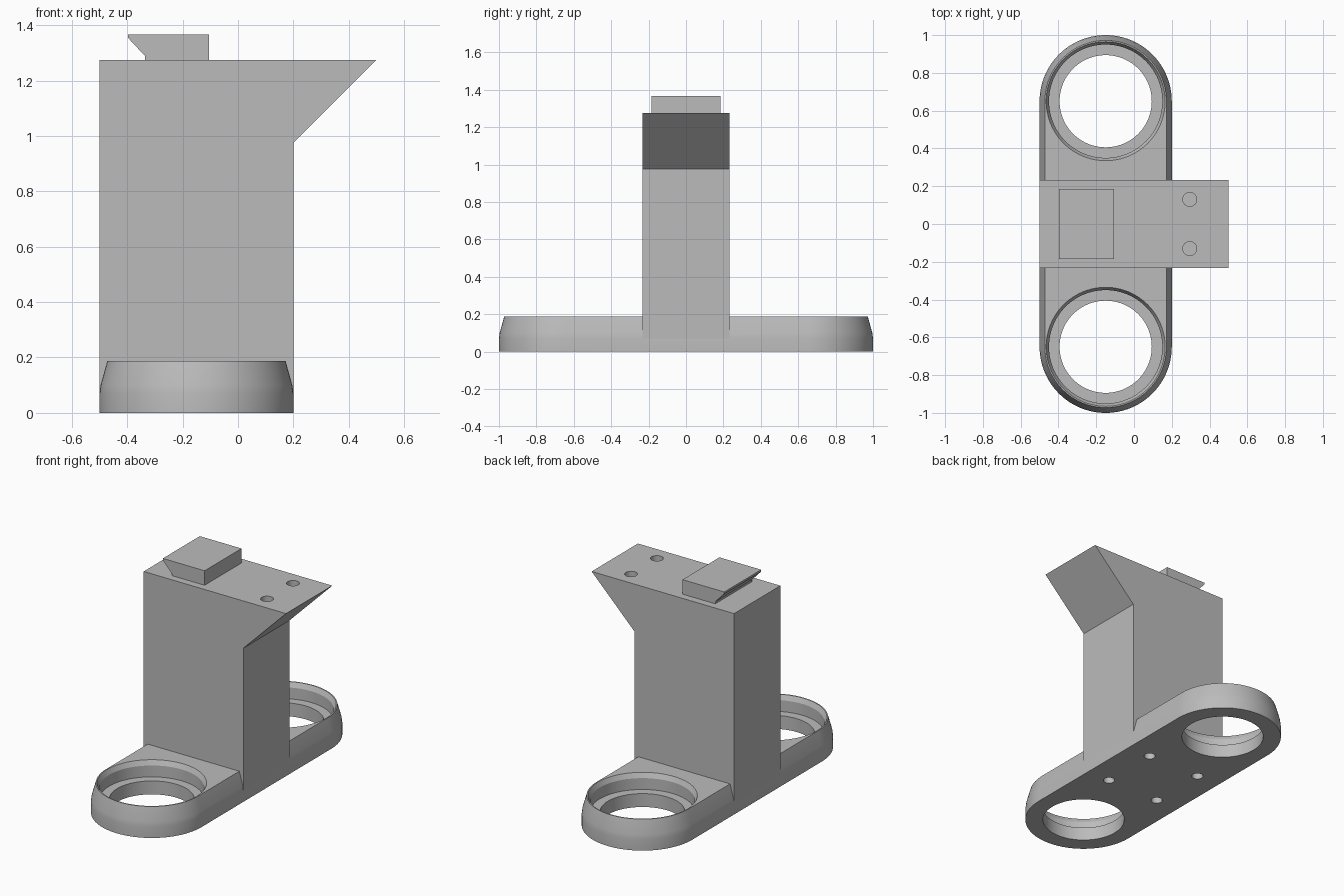
import bpy, bmesh
from math import pi, sin, cos

cube = bpy.data.objects.get("Cube")
if cube:
    bpy.data.objects.remove(cube, do_unlink=True)

grey = bpy.data.materials.new("plain grey")
grey.use_nodes = True
colour = (0.5, 0.5, 0.5, 1)
grey.diffuse_color = colour
grey.node_tree.nodes["Principled BSDF"].inputs["Base Color"].default_value = colour

CX, END_Y, TOP = -0.15, 0.65, 1.275


def make_object(name, bm):
    bmesh.ops.recalc_face_normals(bm, faces=bm.faces)
    mesh = bpy.data.meshes.new(name)
    bm.to_mesh(mesh)
    bm.free()
    mesh.materials.append(grey)
    obj = bpy.data.objects.new(name, mesh)
    bpy.context.collection.objects.link(obj)
    return obj


def loft(name, rings):
    """Skin a stack of closed rings and cap both ends."""
    bm = bmesh.new()
    loops = [[bm.verts.new(p) for p in ring] for ring in rings]
    n = len(loops[0])
    for low, high in zip(loops, loops[1:]):
        for i in range(n):
            j = (i + 1) % n
            bm.faces.new((low[i], low[j], high[j], high[i]))
    bm.faces.new(loops[0])
    bm.faces.new(loops[-1])
    return make_object(name, bm)


def circle(x, y, r, z, n):
    return [(x + r * cos(2 * pi * i / n), y + r * sin(2 * pi * i / n), z) for i in range(n)]


def stadium(r, z, n=48):
    ring = []
    for end in (0, 1):
        for i in range(n + 1):
            a = pi * (end + i / n)
            ring.append((CX + r * cos(a), (END_Y, -END_Y)[end] + r * sin(a), z))
    return ring


def extrude_profile(name, points, half):
    """Prism along y from an x-z outline."""
    return loft(name, [[(x, y, z) for x, z in points] for y in (-half, half)])


def lathe(name, x, y, profile, n):
    obj = loft(name, [circle(x, y, r, z, n) for r, z in profile])
    obj.hide_render = True
    return obj


def cut(obj, cutters):
    bpy.context.view_layer.objects.active = obj
    for c in cutters:
        mod = obj.modifiers.new("cut", 'BOOLEAN')
        mod.operation, mod.solver, mod.object = 'DIFFERENCE', 'EXACT', c
        bpy.ops.object.modifier_apply(modifier=mod.name)


# Rounded foot plate with tapered upper wall
base = loft("base_plate", [stadium(r, z) for r, z in
                           ((0.35, 0), (0.35, 0.07), (0.346, 0.1), (0.322, 0.187))])

# Upright column with overhanging wedge
column = extrude_profile("column", [(-0.5, 0.07), (0.2, 0.07), (0.2, 0.975),
                                    (0.5, TOP), (-0.5, TOP)], 0.232)

# Catch block with undercut lip
catch = extrude_profile("top_catch", [(-0.335, TOP), (-0.105, TOP), (-0.105, 1.367),
                                      (-0.398, 1.367), (-0.398, 1.355), (-0.335, 1.288)], 0.185)

# Stepped bores with a chamfered rim
bore = [(0.244, -0.05), (0.244, 0.085), (0.3, 0.085), (0.3, 0.157), (0.33, 0.217)]
bores = [lathe("bore_cutter", CX, s * END_Y, bore, 96) for s in (-1, 1)]

# Screw holes below the foot and in the column top
foot_holes = [lathe("foot_hole_cutter", CX + sx * 0.187, sy * 0.19,
                    [(0.034, -0.05), (0.034, 0.14)], 24) for sx in (-1, 1) for sy in (-1, 1)]
top_holes = [lathe("top_hole_cutter", 0.295, s * 0.13,
                   [(0.037, TOP - 0.12), (0.037, TOP + 0.05)], 24) for s in (-1, 1)]

cut(base, bores + foot_holes)
cut(column, foot_holes + top_holes)
for c in bores + foot_holes + top_holes:
    bpy.data.objects.remove(c, do_unlink=True)

# Smooth round walls, keep edges crisp
bpy.ops.object.select_all(action='DESELECT')
for obj in (base, column, catch):
    obj.select_set(True)
bpy.context.view_layer.objects.active = base
bpy.ops.object.shade_smooth_by_angle(angle=pi / 9)
